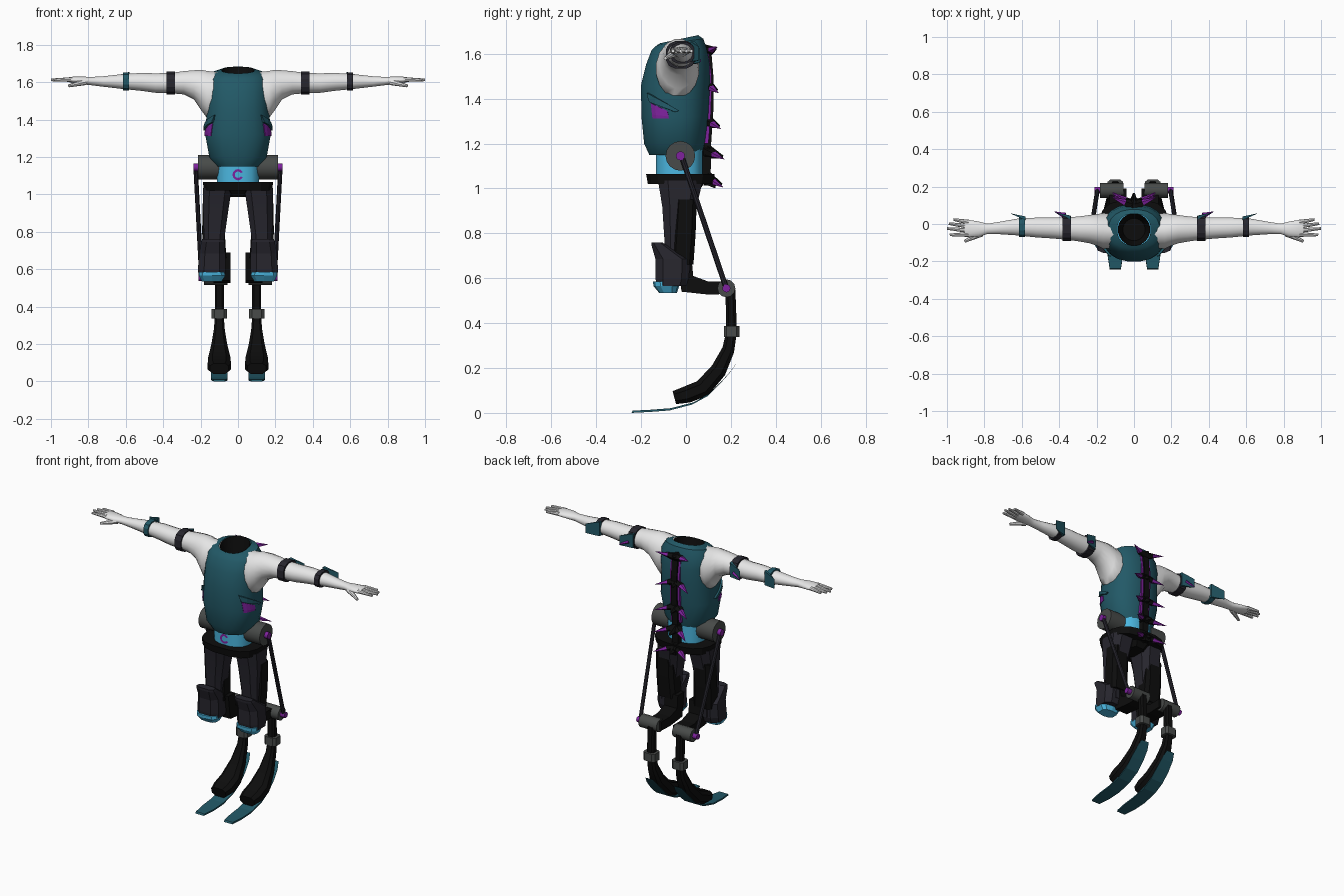
import bpy, math
from mathutils import Vector
from mathutils.bvhtree import BVHTree
import bmesh

if "Cube" in bpy.data.objects:
    bpy.data.objects.remove(bpy.data.objects["Cube"])


def material(name, rgb):
    m = bpy.data.materials.new(name)
    m.diffuse_color = (*rgb, 1)
    m.use_nodes = True
    m.node_tree.nodes["Principled BSDF"].inputs["Base Color"].default_value = m.diffuse_color
    return m


TEAL = material("teal", (0.016, 0.1, 0.135))
SKIN = material("pale_skin", (0.8, 0.8, 0.8))
CYAN = material("cyan", (0.07, 0.47, 0.74))
PURPLE = material("purple", (0.21, 0.016, 0.34))
CHAR = material("charcoal", (0.02, 0.019, 0.027))
BLACK = material("black", (0.004, 0.004, 0.004))
GREY = material("grey", (0.065, 0.07, 0.067))


def build(name, verts, faces, mat, mirror=False, smooth=None):
    me = bpy.data.meshes.new(name)
    me.from_pydata([tuple(v) for v in verts], [], faces)
    bm = bmesh.new()
    bm.from_mesh(me)
    bmesh.ops.recalc_face_normals(bm, faces=bm.faces)
    bm.to_mesh(me)
    bm.free()
    me.materials.append(mat)
    if smooth:
        me.polygons.foreach_set("use_smooth", [True] * len(me.polygons))
        me.set_sharp_from_angle(angle=math.radians(smooth))
    ob = bpy.data.objects.new(name, me)
    bpy.context.collection.objects.link(ob)
    if mirror:
        ob.modifiers.new("Mirror", "MIRROR").use_mirror_merge = False
    return ob


def loft(name, rings, mat, mirror=False, smooth=None, cap0=True, cap1=True):
    n = len(rings[0])
    faces = [(i * n + k, i * n + (k + 1) % n, (i + 1) * n + (k + 1) % n, (i + 1) * n + k)
             for i in range(len(rings) - 1) for k in range(n)]
    if cap0:
        faces.append(tuple(range(n)))
    if cap1:
        faces.append(tuple(range((len(rings) - 1) * n, len(rings) * n)))
    return build(name, [p for r in rings for p in r], faces, mat, mirror, smooth)


def oval(u0, u1, v0, v1, n=16, power=2.0):
    """Superellipse filling a rectangle."""
    out = []
    for k in range(n):
        a = 2 * math.pi * (k + 0.5) / n
        c, s = math.cos(a), math.sin(a)
        f = lambda t: math.copysign(abs(t) ** (2 / power), t)
        out.append(((u0 + u1) / 2 + f(c) * (u1 - u0) / 2, (v0 + v1) / 2 + f(s) * (v1 - v0) / 2))
    return out


def level(z, x0, x1, y0, y1, n=8, power=3.0, tilt=0.0):
    """Horizontal ring; tilt raises the back and lowers the front."""
    c, h = (y0 + y1) / 2, (y1 - y0) / 2
    return [(x, y, z + tilt * (y - c) / h) for x, y in oval(x0, x1, y0, y1, n, power)]


def upright(x, y0, y1, z0, z1, n=16, power=2.0):
    return [(x, y, z) for y, z in oval(y0, y1, z0, z1, n, power)]


def rod(name, a, b, r0, r1, mat, mirror=True, n=12, flat=1.0):
    a, b = Vector(a), Vector(b)
    q = (b - a).to_track_quat('Z', 'Y')
    ring = lambda p, r: [p + q @ Vector((r * math.cos(2 * math.pi * k / n), flat * r * math.sin(2 * math.pi * k / n), 0))
                         for k in range(n)]
    return loft(name, [ring(a, r0), ring(b, r1)], mat, mirror, 40 if n > 6 else None)


def prism(name, yz, x0, x1, mat, mirror=True):
    return loft(name, [[(x, y, z) for y, z in yz] for x in (x0, x1)], mat, mirror)


# torso shell
torso_rings = [level(z, -w, w, f, b, 20, 2.3, t) for z, w, f, b, t in (
    (1.15, .115, -.165, .07, 0), (1.20, .155, -.188, .085, 0), (1.32, .177, -.2, .1, 0),
    (1.46, .168, -.202, .108, 0), (1.55, .17, -.18, .107, 0), (1.615, .163, -.155, .097, 0),
    (1.652, .137, -.132, .078, .015), (1.665, .09, -.115, .055, .018))]
torso = loft("torso", torso_rings, TEAL, smooth=35, cap1=False)
loft("neck_opening", [level(z, -w, w, -.03 - w, -.03 + w, 20, 2, t) for z, w, t in
     ((1.664, .087, .018), (1.61, .078, .01), (1.53, .06, 0))], BLACK, smooth=35, cap0=False)

# panels laid onto the torso side
tree = BVHTree.FromPolygons([v.co for v in torso.data.vertices], [p.vertices for p in torso.data.polygons])


def side_panel(name, quad, mat, lift):
    n, verts = 5, []
    a, b, c, d = (Vector(p) for p in quad)
    for off in (-.01, lift):
        for i in range(n):
            for j in range(n):
                p = a.lerp(b, i / (n - 1)).lerp(d.lerp(c, i / (n - 1)), j / (n - 1))
                hit, nor, *_ = tree.ray_cast(Vector((1, p.x, p.y)), Vector((-1, 0, 0)))
                nor = nor if nor.x > 0 else -nor
                verts.append(hit + nor * off)
    at = lambda l, i, j: l * n * n + i * n + j
    faces = [(at(l, i, j), at(l, i + 1, j), at(l, i + 1, j + 1), at(l, i, j + 1))
             for l in (0, 1) for i in range(n - 1) for j in range(n - 1)]
    rim = [(i, 0) for i in range(n)] + [(n - 1, j) for j in range(1, n)] + \
          [(i, n - 1) for i in range(n - 2, -1, -1)] + [(0, j) for j in range(n - 2, 0, -1)]
    faces += [(at(0, *p), at(0, *q), at(1, *q), at(1, *p)) for p, q in zip(rim, rim[1:] + rim[:1])]
    build(name, verts, faces, mat, True)


side_panel("side_vent", [(-.155, 1.38), (-.082, 1.345), (-.076, 1.312), (-.147, 1.312)], PURPLE, .004)
side_panel("side_fold", [(-.165, 1.425), (-.03, 1.345), (-.05, 1.34), (-.158, 1.385)], TEAL, .012)

# arms and hands
loft("arm", [upright(*r) for r in (
    (.10, -.13, .055, 1.42, 1.655), (.165, -.135, .06, 1.405, 1.662), (.195, -.12, .055, 1.445, 1.668),
    (.235, -.105, .05, 1.505, 1.665), (.29, -.095, .042, 1.533, 1.66), (.36, -.085, .036, 1.54, 1.65),
    (.44, -.078, .036, 1.542, 1.648), (.52, -.073, .035, 1.553, 1.65), (.62, -.062, .03, 1.563, 1.643),
    (.72, -.055, .012, 1.575, 1.632), (.785, -.054, .002, 1.583, 1.628), (.83, -.07, .014, 1.588, 1.63),
    (.88, -.072, .022, 1.594, 1.63), (.905, -.066, .016, 1.6, 1.626))], SKIN, True, 60)
for nm, y, tip, ty in (("little", .01, .965, .024), ("ring", -.012, .99, .002),
                       ("middle", -.035, 1.0, -.024), ("index", -.056, .985, -.058)):
    rod(nm + "_finger", (.885, y, 1.614), (tip, ty, 1.612), .013, .007, SKIN, n=8)
rod("thumb", (.815, -.05, 1.602), (.905, -.092, 1.58), .018, .008, SKIN, n=8)

# arm bands with rear plates and barbs
for s in (1, -1):
    for nm, x, w, y0, y1, z0, z1, mat in (
            ("upper_arm_band", .36, .023, -.092, .044, 1.532, 1.658, CHAR),
            ("forearm_band", .6, .016, -.072, .04, 1.555, 1.652, CHAR if s > 0 else TEAL)):
        loft(nm, [upright(s * (x + d), y0, y1, z0, z1, 12, 2.6) for d in (-w, w)], mat)
for nm, x, y, z in (("upper_arm_plate", .37, .045, 1.6), ("forearm_plate", .61, .04, 1.61)):
    build(nm, [(x - .03, y, z - .045), (x + .055, y + .018, z - .04), (x + .055, y + .018, z + .02),
               (x - .03, y, z + .045), (x - .03, y - .02, z - .045), (x - .03, y - .02, z + .045)],
          [(0, 1, 2, 3), (0, 1, 4), (3, 2, 5), (4, 1, 2, 5), (0, 3, 5, 4)], TEAL, True)
rod("arm_barb", (.37, .045, 1.59), (.425, .066, 1.565), .016, .001, PURPLE, n=4)

# waist, emblem ring and belt
loft("waist", [level(z, -.115, .115, -.135, .075, 16, 2.6) for z in (1.04, 1.18)], CYAN, smooth=40)
N = 12
build("waist_ring", [(r * math.cos(2 * math.pi * k / N), -.1385, 1.105 + r * math.sin(2 * math.pi * k / N))
                     for r in (.017, .03) for k in range(N)],
      [(k, (k + 1) % N, N + (k + 1) % N, N + k) for k in range(1, N - 1)], PURPLE)
loft("belt", [level(1.02, -.185, .185, -.172, .12, 16, 2.8), level(1.065, -.19, .19, -.18, .13, 16, 2.8)], BLACK)
loft("crotch", [level(.985, -.05, .05, -.07, .06), level(1.03, -.09, .09, -.11, .09)], BLACK)

# hip joints with long struts
rod("hip_joint", (.10, -.025, 1.145), (.215, -.025, 1.145), .066, .066, GREY, n=16)
rod("hip_pin", (.2, -.025, 1.145), (.238, -.025, 1.145), .02, .02, PURPLE)
rod("strut", (.226, -.015, 1.13), (.196, .178, .56), .012, .012, CHAR, n=8)

# spine: strip, purple edging, vertebrae and paired spikes
prism("spine", [(.07, 1.63), (.112, 1.62), (.122, 1.5), (.122, 1.35), (.112, 1.2), (.11, 1.07), (.14, 1.04),
                (.13, 1.0), (.08, 1.02), (.06, 1.1), (.06, 1.3), (.07, 1.5)], -.02, .02, BLACK, False)
prism("spine_edging", [(.07, 1.6), (.101, 1.6), (.114, 1.5), (.112, 1.35), (.1, 1.2), (.07, 1.2)], .02, .034, PURPLE)
for z, ty, dz in ((1.61, .14, .02), (1.46, .145, -.035), (1.30, .155, -.035), (1.165, .17, -.035), (1.045, .165, -.04)):
    root, tip = Vector((.0, .095, z)), Vector((.115, ty, z + dz))
    mid = root.lerp(tip, .42)
    rod("spike_base", root, mid, .034, .019, BLACK, n=5, flat=.8)
    rod("spike", mid, tip, .019, .001, PURPLE, n=5, flat=.8)
    rod("vertebra", (0, .09, z), (0, ty - .005, z + dz * .7), .036, .006, BLACK, False, 5)

# thighs
loft("thigh", [level(*r) for r in (
    (1.035, .03, .19, -.13, .08), (.92, .047, .19, -.11, .052), (.78, .068, .185, -.1, .03),
    (.6, .08, .18, -.09, .02))], CHAR, True, 30)
loft("thigh_rear_plate", [level(z, a, b, f, k, 8, 4) for z, a, b, f, k in (
    (.95, .07, .192, -.05, .05), (.8, .068, .194, -.06, .045), (.66, .06, .19, -.07, .035))], BLACK, True)

# knee guards with faceted cyan tips
loft("knee_guard", [level(*r) for r in (
    (.76, .072, .195, -.155, -.105), (.745, .068, .2, -.155, -.08), (.685, .064, .212, -.14, .02),
    (.6, .062, .218, -.14, .018), (.565, .065, .215, -.135, .005))], CHAR, True)
loft("knee_tip", [level(.585, .07, .212, -.147, -.03, 10), level(.565, .066, .212, -.145, -.03, 10),
                  level(.535, .085, .195, -.12, -.04, 10)], CYAN, True)

# knee links and rear knee joints
prism("knee_link", [(-.04, .69), (.025, .69), (.032, .61), (.1, .585), (.19, .585), (.19, .53), (.1, .527), (-.02, .54)],
      .04, .13, BLACK)
rod("knee_joint", (.055, .18, .555), (.182, .18, .555), .04, .04, GREY, n=12)
rod("knee_pin", (.18, .18, .555), (.212, .18, .555), .018, .018, PURPLE)

# shins curving into the foot: centre y, z, half width, half thickness, slope angle
shin = []
for y, z, w, t, a in ((.198, .55, .024, .022, 0), (.203, .36, .024, .024, 0), (.188, .28, .028, .028, 25),
                      (.145, .19, .042, .036, 38), (.075, .11, .06, .04, 52), (.0, .08, .062, .038, 62),
                      (-.052, .068, .05, .03, 75)):
    c, s = math.cos(math.radians(a)) * t, math.sin(math.radians(a)) * t
    shin.append([(.1 + u * w, y + v * c, z - v * s) for u, v in
                 ((-1, -.5), (-.6, -1), (.6, -1), (1, -.5), (1, .5), (.6, 1), (-.6, 1), (-1, .5))])
loft("shin", shin, BLACK, True, 30)
loft("shin_collar", [level(z, .058, .142, .167, .24, 8, 4) for z in (.337, .388)], GREY, True)

# running blades
loft("foot_blade", [[(.1 + u * w, y + v * .003, z + v * .005) for u, v in ((-1, -1), (1, -1), (1, 1), (-1, 1))]
     for y, z, w in ((-.24, .005, .03), (-.16, .009, .042), (-.07, .016, .045), (.03, .042, .045),
                     (.1, .08, .045), (.155, .135, .045), (.195, .18, .04), (.222, .217, .028))], TEAL, True)
